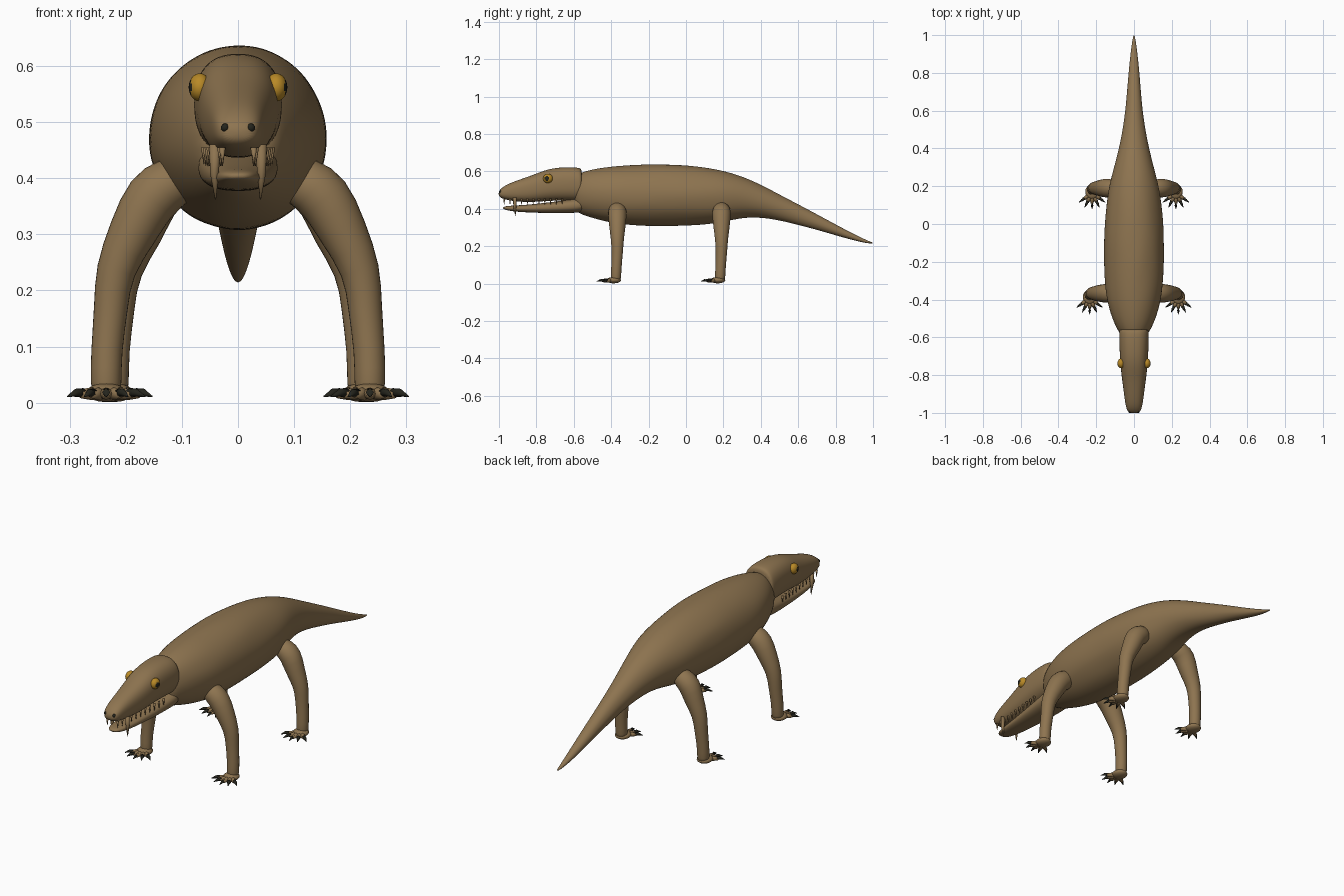
import bpy, bmesh, math, random
from mathutils import Vector

random.seed(4)
if bpy.data.objects.get("Cube"):
    bpy.data.objects.remove(bpy.data.objects["Cube"])


def material(name, rgb):
    m = bpy.data.materials.new(name)
    m.use_nodes = True
    m.diffuse_color = (*rgb, 1)
    m.node_tree.nodes["Principled BSDF"].inputs["Base Color"].default_value = (*rgb, 1)
    return m


HIDE = material("brown hide", (0.27, 0.175, 0.08))
AMBER = material("amber eye", (0.48, 0.25, 0.02))
DARK = material("dark claw", (0.018, 0.018, 0.012))


def finish(name, bm, mats, subdivide=0):
    bmesh.ops.recalc_face_normals(bm, faces=bm.faces)
    mesh = bpy.data.meshes.new(name)
    bm.to_mesh(mesh)
    bm.free()
    for m in mats:
        mesh.materials.append(m)
    ob = bpy.data.objects.new(name, mesh)
    bpy.context.collection.objects.link(ob)
    for p in mesh.polygons:
        p.use_smooth = True
    if subdivide:
        mod = ob.modifiers.new("smooth", "SUBSURF")
        mod.levels = mod.render_levels = subdivide
    return ob


def bridge(bm, rings):
    """Skin consecutive rings of points and cap both ends."""
    loops = [[bm.verts.new(p) for p in ring] for ring in rings]
    n = len(loops[0])
    for a, b in zip(loops, loops[1:]):
        for i in range(n):
            j = (i + 1) % n
            bm.faces.new((a[i], a[j], b[j], b[i]))
    bm.faces.new(loops[0])
    bm.faces.new(loops[-1])


def loft(name, sections, sides=24, power=2.0, bump=0.0):
    """Sections along y: (y, top z, bottom z, half width)."""
    def s(v):
        return math.copysign(abs(v) ** (2 / power), v)
    rings = []
    for y, top, low, w in sections:
        ring = []
        for i in range(sides):
            a = math.tau * i / sides
            k = 1 + random.uniform(-bump, bump)
            ring.append((w * k * s(math.cos(a)), y,
                         (top + low) / 2 + (top - low) / 2 * k * s(math.sin(a))))
        rings.append(ring)
    bm = bmesh.new()
    bridge(bm, rings)
    return finish(name, bm, [HIDE], 2)


def tube(bm, path, sides=12):
    """Round tube through (point, radius) stations."""
    pts = [Vector(p) for p, r in path]
    rings = []
    for i, (p, r) in enumerate(path):
        d = (pts[min(i + 1, len(pts) - 1)] - pts[max(i - 1, 0)]).normalized()
        u = d.cross(Vector((0, 1, 0.01))).normalized()
        v = d.cross(u)
        rings.append([pts[i] + r * (u * math.cos(math.tau * k / sides)
                      + v * math.sin(math.tau * k / sides)) for k in range(sides)])
    bridge(bm, rings)


def ball(bm, centre, scale, segs=16):
    vs = bmesh.ops.create_uvsphere(bm, u_segments=segs, v_segments=segs // 2, radius=1)["verts"]
    for v in vs:
        v.co = Vector(centre) + Vector(a * b for a, b in zip(v.co, scale))


# Body and tail
loft("body_and_tail", [
    (-0.60, 0.57, 0.40, 0.06), (-0.57, 0.592, 0.372, 0.083), (-0.5, 0.612, 0.348, 0.118),
    (-0.4, 0.626, 0.322, 0.146), (-0.3, 0.634, 0.311, 0.157), (-0.2, 0.638, 0.307, 0.161),
    (-0.1, 0.638, 0.307, 0.16), (0, 0.633, 0.309, 0.156), (0.1, 0.622, 0.314, 0.148),
    (0.2, 0.604, 0.327, 0.134), (0.3, 0.575, 0.352, 0.106), (0.4, 0.53, 0.353, 0.08),
    (0.5, 0.476, 0.338, 0.06), (0.6, 0.424, 0.313, 0.046), (0.7, 0.371, 0.287, 0.037),
    (0.8, 0.316, 0.258, 0.029), (0.9, 0.263, 0.23, 0.019), (0.97, 0.23, 0.215, 0.009),
    (1.0, 0.219, 0.214, 0.003)], bump=0.012)

# Skull with upper jaw
loft("upper_head", [
    (-0.555, 0.605, 0.44, 0.074), (-0.565, 0.62, 0.44, 0.079), (-0.62, 0.624, 0.442, 0.079),
    (-0.7, 0.62, 0.443, 0.075), (-0.76, 0.605, 0.44, 0.071), (-0.82, 0.58, 0.435, 0.064),
    (-0.9, 0.553, 0.437, 0.053), (-0.96, 0.53, 0.447, 0.045), (-0.99, 0.508, 0.457, 0.036),
    (-1.002, 0.49, 0.47, 0.02)], power=2.4)

# Lower jaw
loft("lower_jaw", [
    (-0.54, 0.465, 0.39, 0.068), (-0.57, 0.46, 0.378, 0.073), (-0.65, 0.445, 0.377, 0.067),
    (-0.75, 0.432, 0.377, 0.058), (-0.85, 0.421, 0.38, 0.048), (-0.93, 0.417, 0.386, 0.038),
    (-0.965, 0.414, 0.394, 0.028), (-0.978, 0.408, 0.4, 0.012)], power=2.4)

# Fangs and small teeth
bm = bmesh.new()
for side in (-1, 1):
    tube(bm, [((side * 0.041, -0.915, 0.46), 0.01), ((side * 0.042, -0.915, 0.41), 0.008),
              ((side * 0.04, -0.912, 0.362), 0.001)], 8)
    for i in range(11):
        t = i / 10
        x = side * (0.028 + 0.032 * t)
        y = -0.972 + 0.31 * t
        tube(bm, [((x, y, 0.455), 0.006), ((x, y, 0.422), 0.001)], 6)
finish("teeth", bm, [HIDE])

# Nostrils
bm = bmesh.new()
for side in (-1, 1):
    ball(bm, (side * 0.023, -0.992, 0.49), (0.008, 0.009, 0.008), 10)
finish("nostrils", bm, [DARK])

# Eyes with a dark pupil on the outward faces
bm = bmesh.new()
for side in (-1, 1):
    ball(bm, (side * 0.068, -0.738, 0.562), (0.02, 0.026, 0.025), 24)
bm.normal_update()
for f in bm.faces:
    c = f.calc_center_median()
    if abs(c.x) > 0.068 and math.hypot(c.y + 0.743, c.z - 0.562) < 0.012:
        f.material_index = 1
finish("eyes", bm, [AMBER, DARK])


# Legs, feet and claws
def leg(label, side, y, knee, foot):
    bm = bmesh.new()
    tube(bm, [((side * 0.08, y, 0.41), 0.03), ((side * 0.115, y, 0.395), 0.05),
              ((side * 0.155, y, 0.37), 0.052),
              ((side * (knee - 0.035), y, 0.305), 0.045), ((side * knee, y, 0.235), 0.035),
              ((side * (knee + 0.004), y, 0.17), 0.031), ((side * foot, y - 0.005, 0.09), 0.028),
              ((side * foot, y - 0.008, 0.03), 0.029), ((side * foot, y - 0.008, 0.008), 0.024)], 14)
    finish(label + "_leg", bm, [HIDE], 1)

    paw, claws = bmesh.new(), bmesh.new()
    ball(paw, (side * foot, y - 0.02, 0.018), (0.036, 0.04, 0.017))
    for k in range(-2, 3):
        a = k * 0.47
        d = Vector((math.sin(a), -math.cos(a), 0))
        base = Vector((side * foot, y - 0.025, 0.016))
        tube(paw, [(base, 0.011), (base + d * 0.035, 0.011), (base + d * 0.056, 0.008)], 8)
        tip = base + d * 0.05 + Vector((0, 0, 0.002))
        tube(claws, [(tip, 0.008), (tip + d * 0.016, 0.007),
                     (tip + d * 0.036 - Vector((0, 0, 0.007)), 0.001)], 6)
    finish(label + "_foot", paw, [HIDE])
    finish(label + "_claws", claws, [DARK])


for word, side in (("left", 1), ("right", -1)):
    leg("front_" + word, side, -0.367, 0.222, 0.235)
    leg("hind_" + word, side, 0.19, 0.21, 0.222)
